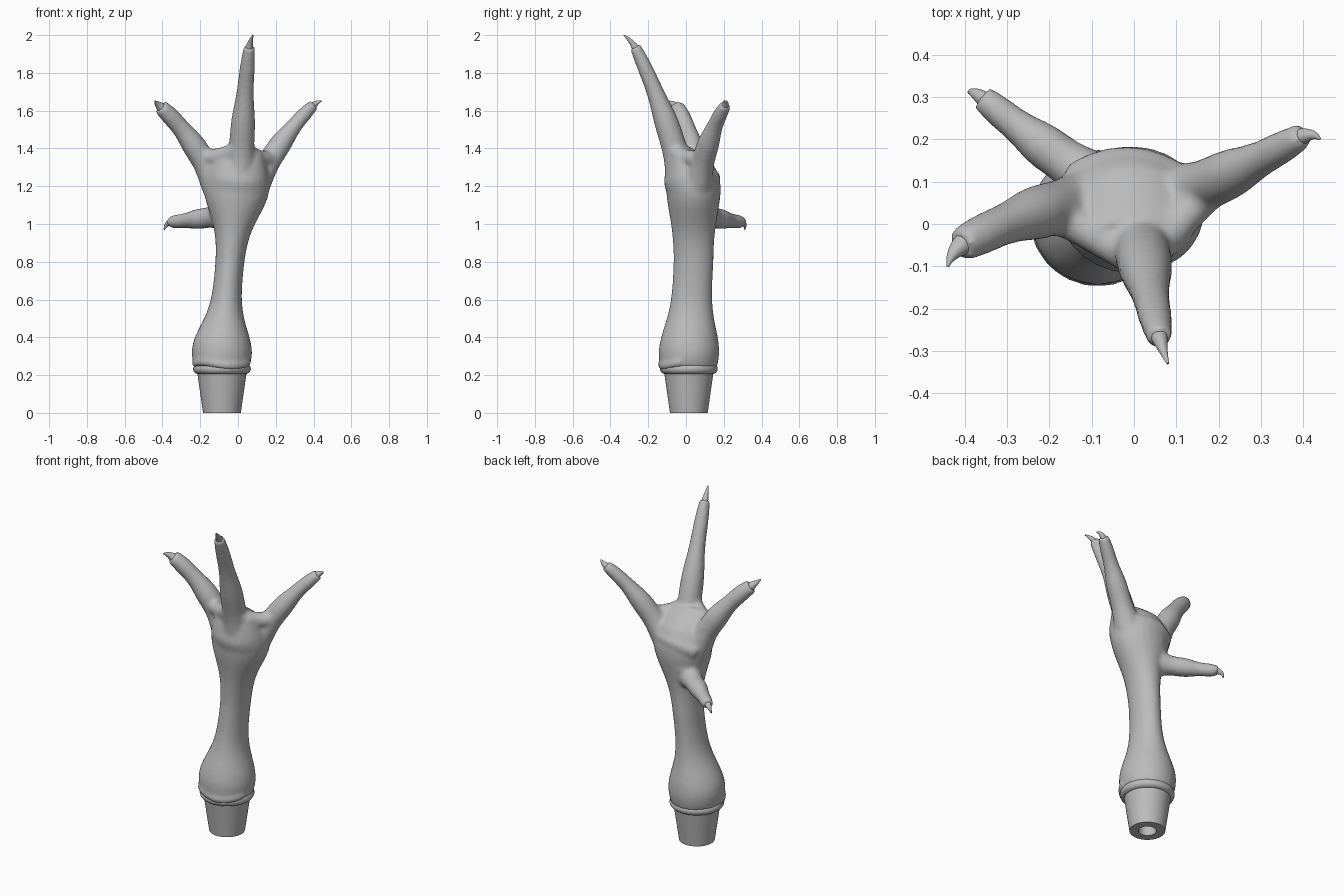
import bpy
import bmesh
import math
from mathutils import Vector

old = bpy.data.objects.get("Cube")
if old:
    bpy.data.objects.remove(old, do_unlink=True)

colour = (0.5, 0.5, 0.5, 1)
grey = bpy.data.materials.new("plain_grey")
grey.use_nodes = True
grey.diffuse_color = colour
grey.node_tree.nodes["Principled BSDF"].inputs["Base Color"].default_value = colour

# Axis of the socket and heel
axis = Vector((-0.085, 0.015, 0))


def finish(name, bm):
    """Turn a bmesh into a named object with the shared material."""
    bmesh.ops.recalc_face_normals(bm, faces=bm.faces)
    mesh = bpy.data.meshes.new(name)
    bm.to_mesh(mesh)
    bm.free()
    mesh.materials.append(grey)
    obj = bpy.data.objects.new(name, mesh)
    bpy.context.collection.objects.link(obj)
    return obj


def smooth(obj):
    bpy.ops.object.select_all(action="DESELECT")
    obj.select_set(True)
    bpy.context.view_layer.objects.active = obj
    bpy.ops.object.shade_smooth_by_angle(angle=math.radians(40))


def tube(bm, centres, widths, depths, sides=24):
    """Capped tube along the centres with elliptical cross-sections."""
    rings = []
    last = len(centres) - 1
    for i, (centre, width, depth) in enumerate(zip(centres, widths, depths)):
        tangent = (centres[min(i + 1, last)] - centres[max(i - 1, 0)]).normalized()
        side = Vector((0, 1, 0)).cross(tangent).normalized()
        front = tangent.cross(side)
        ring = []
        for k in range(sides):
            angle = math.tau * k / sides
            offset = side * width * math.cos(angle) + front * depth * math.sin(angle)
            ring.append(bm.verts.new(centre + offset))
        rings.append(ring)
    for low, high in zip(rings, rings[1:]):
        for k in range(sides):
            n = (k + 1) % sides
            bm.faces.new((low[k], low[n], high[n], high[k]))
    bm.faces.new(rings[0][::-1])
    bm.faces.new(rings[-1])


def bend_tube(bm, start, bend, end, thick, thin, knuckles=0.0):
    """Tapering tube on a quadratic curve, with optional knuckle swellings."""
    start, bend, end = Vector(start), Vector(bend), Vector(end)
    steps = 24
    centres, radii = [], []
    for i in range(steps + 1):
        t = i / steps
        centres.append(start.lerp(bend, t).lerp(bend.lerp(end, t), t))
        swell = 1 + knuckles * math.sin(5 * math.pi * t)
        radii.append((thick + (thin - thick) * t) * swell)
    tube(bm, centres, radii, radii)


def bulge(z, middle, spread):
    return math.exp(-((z - middle) / spread) ** 2)


# Shank: slim waist swelling into the heel below and the palm above
flesh = bmesh.new()
centres, widths, depths = [], [], []
bottom, top, steps = 0.24, 1.39, 40
for i in range(steps + 1):
    z = bottom + (top - bottom) * i / steps
    x = max(axis.x, 0.09 * (z - 1.28))
    y = min(0.04, 0.05 * z) - 0.4 * max(0, z - 1.2)
    heel, palm = bulge(z, 0.32, 0.18), bulge(z, 1.2, 0.2)
    closing = min(1, math.sqrt((1.42 - z) / 0.15))
    centres.append(Vector((x, y, z)))
    widths.append(0.075 + 0.085 * heel + 0.1 * palm)
    depths.append((0.105 + 0.055 * heel + 0.04 * palm) * closing)
tube(flesh, centres, widths, depths)

# Toes: root, bend, end, claw tip, root radius, end radius
toes = {
    "middle": ((0.01, 0, 1.15), (0.02, -0.08, 1.55), (0.06, -0.27, 1.94),
               (0.08, -0.33, 2), 0.09, 0.03),
    "left": ((0.06, 0.05, 1.15), (0.23, 0.11, 1.47), (0.4, 0.21, 1.63),
             (0.44, 0.2, 1.65), 0.08, 0.03),
    "right": ((-0.09, 0.05, 1.15), (-0.22, 0.05, 1.45), (-0.41, -0.05, 1.62),
              (-0.44, -0.1, 1.65), 0.08, 0.04),
    "spur": ((-0.06, 0.08, 1.05), (-0.23, 0.19, 1.02), (-0.36, 0.3, 1.01),
             (-0.39, 0.31, 0.97), 0.07, 0.03),
}
for name, (root, bend, end, tip, thick, thin) in toes.items():
    bend_tube(flesh, root, bend, end, thick, thin, knuckles=0.05)
    # Hooked claw growing out of the toe end
    heading = (Vector(end) - Vector(bend)).normalized()
    claw = bmesh.new()
    bend_tube(claw, Vector(end) - heading * 0.03, Vector(end) + heading * 0.03, tip,
              thin * 0.8, 0.003)
    smooth(finish(name + "_claw", claw))

# Webs between the toes, then pads across the palm
webs = [
    ((-0.2, 0.03, 1.36), (-0.1, -0.02, 1.34), (0, -0.08, 1.4)),
    ((0.19, 0.09, 1.35), (0.1, 0, 1.33), (0.03, -0.08, 1.4)),
    ((-0.14, 0.1, 1.2), (-0.02, 0.18, 1.26), (0.1, 0.1, 1.24)),
    ((-0.12, 0.1, 1.08), (-0.03, 0.16, 1.1), (0.05, 0.1, 1.12)),
]
for start, bend, end in webs:
    bend_tube(flesh, start, bend, end, 0.043, 0.043)

# Torn folds curling round the front of the heel
for height, first, sweep, radius in ((0.26, 1.05, 0.85, 0.024), (0.34, 1.4, 0.5, 0.018)):
    fold = []
    for i in range(steps + 1):
        t = i / steps
        angle = math.pi * (first + sweep * t)
        out = Vector((math.cos(angle), math.sin(angle), 0)) * 0.14
        fold.append(axis + out + Vector((0, 0, height + 0.01 * math.sin(7 * t))))
    radii = [radius] * len(fold)
    tube(flesh, fold, radii, radii)

# Fuse the flesh into one soft skin
foot = finish("foot", flesh)
remesh = foot.modifiers.new("fuse", "REMESH")
remesh.mode = "VOXEL"
remesh.voxel_size = 0.011
remesh.use_smooth_shade = True
relax = foot.modifiers.new("soften", "SMOOTH")
relax.factor = 0.5
relax.iterations = 8

# Hollow tapered socket
bm = bmesh.new()
profile = [(0, 0.2), (0.05, 0.2), (0.05, 0), (0.1, 0), (0.13, 0.21), (0, 0.24)]
verts = [bm.verts.new(axis + Vector((r, 0, z))) for r, z in profile]
edges = [bm.edges.new(pair) for pair in zip(verts, verts[1:])]
bmesh.ops.spin(bm, geom=verts + edges, cent=axis, axis=(0, 0, 1),
               angle=math.tau, steps=48, use_duplicate=False)
bmesh.ops.remove_doubles(bm, verts=bm.verts, dist=0.0005)
smooth(finish("socket", bm))

# Rounded collar
bpy.ops.mesh.primitive_torus_add(location=axis + Vector((0, 0, 0.233)), major_segments=48,
                                 minor_segments=16, major_radius=0.126, minor_radius=0.027)
collar = bpy.context.object
collar.name = "collar"
collar.data.materials.append(grey)
smooth(collar)
